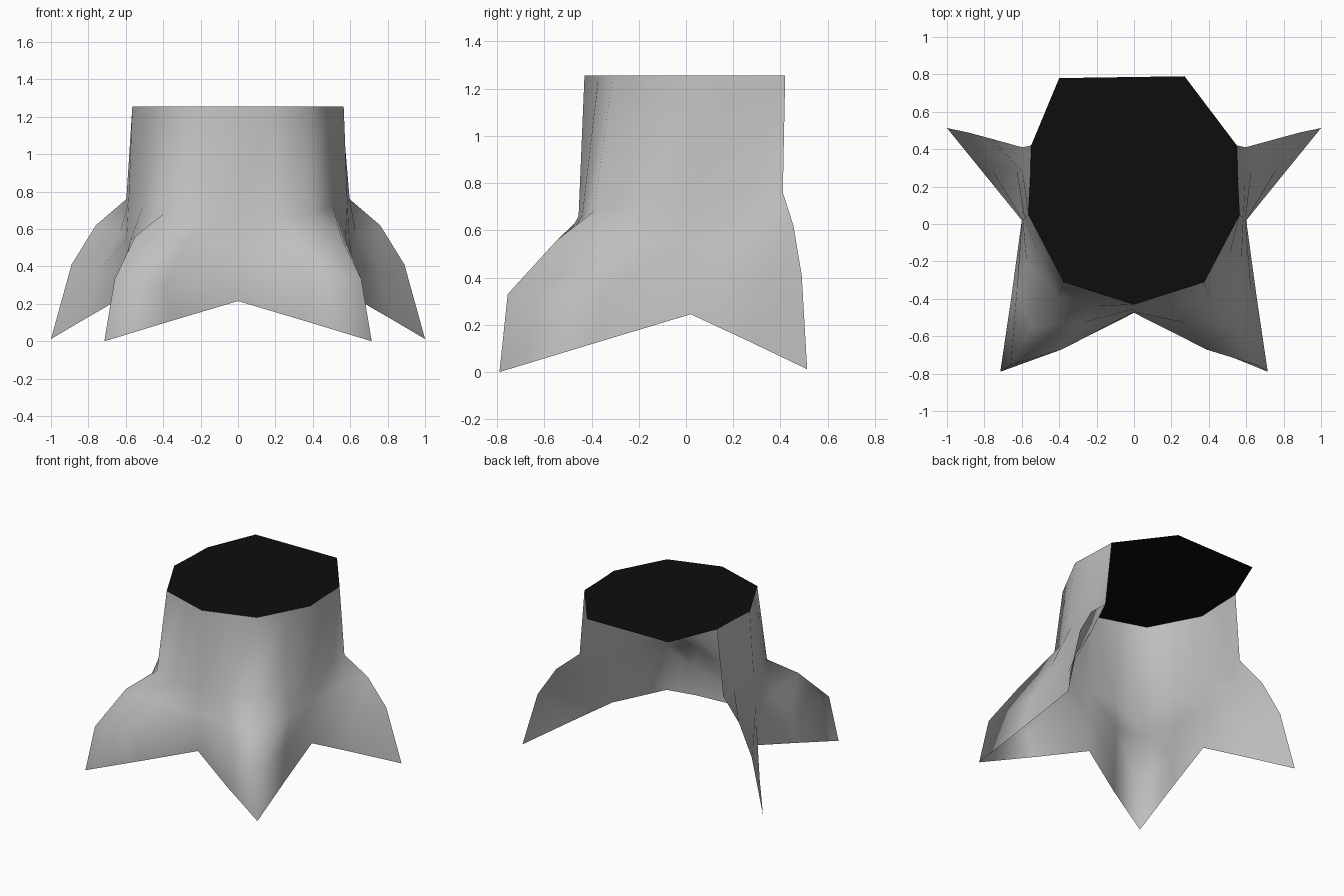
import bpy

if "Cube" in bpy.data.objects:
    bpy.data.objects.remove(bpy.data.objects["Cube"])


def material(name, value):
    m = bpy.data.materials.new(name)
    m.diffuse_color = (value, value, value, 1)
    m.use_nodes = True
    m.node_tree.nodes["Principled BSDF"].inputs["Base Color"].default_value = m.diffuse_color
    return m


def build(name, verts, faces, mat, smooth):
    me = bpy.data.meshes.new(name)
    me.from_pydata(verts, [], faces)
    me.materials.append(mat)
    for p in me.polygons:
        p.use_smooth = smooth
    ob = bpy.data.objects.new(name, me)
    bpy.context.collection.objects.link(ob)
    return ob


bark = material("grey bark", 0.52)
black = material("black cut", 0.004)

# Right half of the trunk: vertical strips from the open back round to the front,
# each running from the cut top down to the root edge
half = [
    # back root ridge
    [(.55, .42, 1.255), (.597, .41, .76), (.76, .455, .62), (.89, .49, .41), (1, .513, .012)],
    # hollow beside the back root
    [(.555, .24, 1.255), (.597, .28, .76), (.63, .30, .58), (.76, .29, .36), (.80, .267, .13)],
    # side arch
    [(.565, .05, 1.255), (.585, .03, .75), (.595, .02, .55), (.60, .02, .40), (.60, .02, .245)],
    # outer flank of the front root
    [(.47, -.13, 1.255), (.51, -.17, .72), (.575, -.20, .54), (.625, -.34, .34), (.655, -.385, .123)],
    # front root ridge
    [(.375, -.31, 1.255), (.40, -.39, .68), (.55, -.545, .56), (.66, -.755, .33), (.715, -.79, 0)],
    # inner flank of the front root
    [(.188, -.37, 1.255), (.20, -.44, .66), (.28, -.53, .53), (.39, -.672, .30), (.36, -.645, .108)],
    # front arch
    [(0, -.43, 1.255), (0, -.455, .66), (0, -.47, .50), (0, -.475, .36), (0, -.475, .215)],
]
mirrored = [[(-x, y, z) for x, y, z in strip] for strip in reversed(half[:-1])]
strips = half + mirrored

# Open trunk shell with roots
rows = len(half[0])
verts = [p for strip in strips for p in strip]
faces = []
for i in range(len(strips) - 1):
    for j in range(rows - 1):
        a, b = i * rows + j, (i + 1) * rows + j
        faces.append((a, b, b + 1, a + 1))
build("stump_trunk", verts, faces, bark, True)

# Flat cut top, overhanging the open back
rim = [strip[0] for strip in reversed(strips)] + [(.27, .79, 1.255), (-.40, .78, 1.255)]
build("cut_top", rim, [tuple(range(len(rim)))], black, False)
